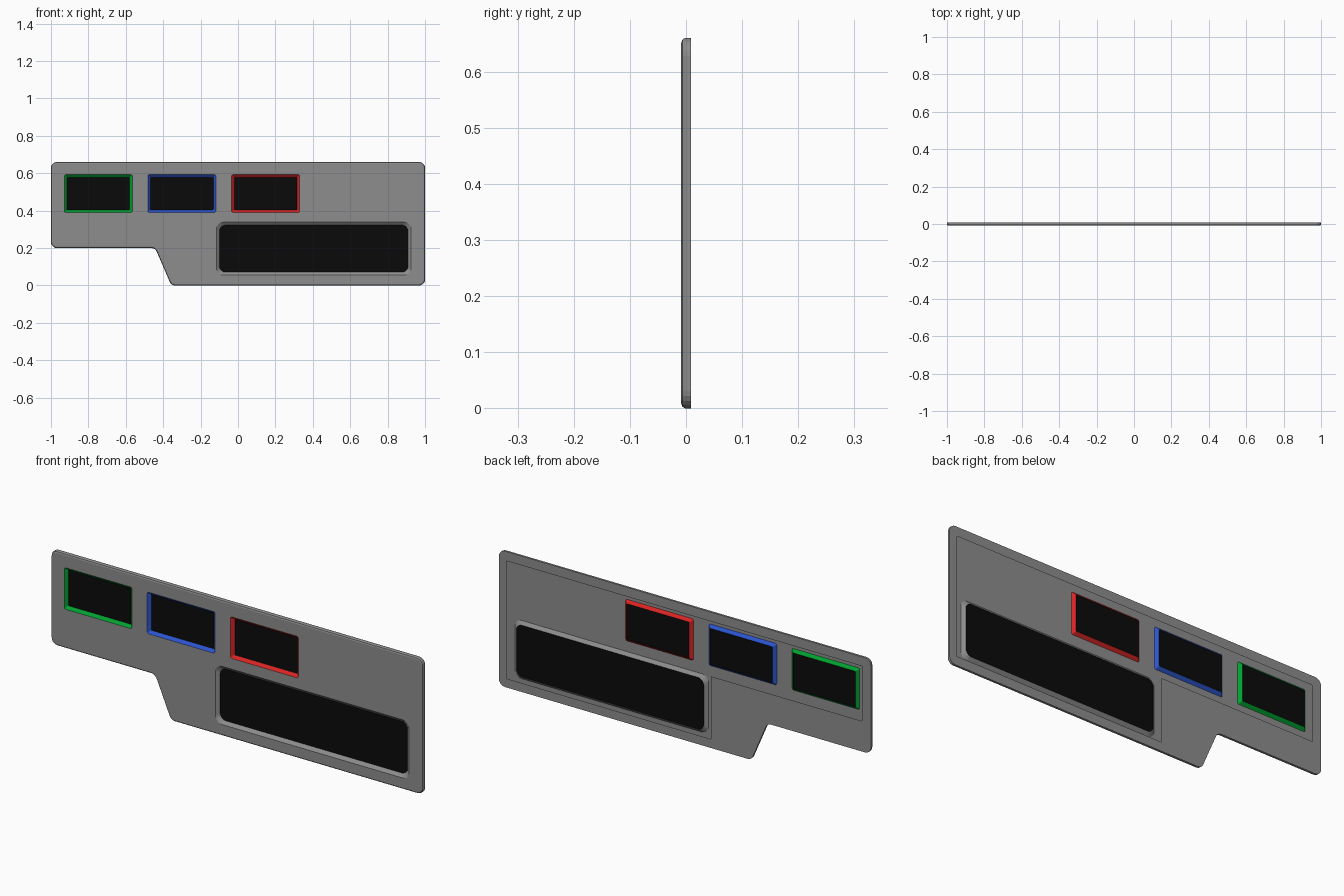
import bpy, bmesh, math
from mathutils import Vector

if "Cube" in bpy.data.objects:
    bpy.data.objects.remove(bpy.data.objects["Cube"])

FRONT, BACK, FLOOR = -0.0085, 0.0085, 0.0045


def material(name, rgb):
    m = bpy.data.materials.new(name)
    m.diffuse_color = (*rgb, 1)
    m.use_nodes = True
    m.node_tree.nodes["Principled BSDF"].inputs["Base Color"].default_value = m.diffuse_color
    return m


GREY = material("panel grey", (0.27, 0.27, 0.27))
BLACK = material("screen black", (0.003, 0.003, 0.003))
RED = material("red", (0.70, 0.018, 0.018))
BLUE = material("blue", (0.025, 0.09, 0.62))
GREEN = material("green", (0.0, 0.36, 0.03))


def rounded(points, r, inset=0.0, seg=5):
    """Counter-clockwise outline in (x, z), inset and with filleted corners."""
    n, out = len(points), []
    for i in range(n):
        p, a, b = (Vector(points[j % n]) for j in (i, i - 1, i + 1))
        u, v = (a - p).normalized(), (b - p).normalized()
        half = u.angle(v) / 2
        convex = (-u).x * v.y - (-u).y * v.x > 0
        bis = (u + v).normalized()
        p = p + bis * (inset if convex else -inset) / math.sin(half)
        rad = max(r - inset if convex else r + inset, 0.001)
        c = p + bis * rad / math.sin(half)
        t = rad / math.tan(half)
        s, e = p + u * t - c, p + v * t - c
        a0 = math.atan2(s.y, s.x)
        d = math.atan2(e.y, e.x) - a0
        d = (d + math.pi) % (2 * math.pi) - math.pi
        out += [c + rad * Vector((math.cos(a0 + d * k / seg), math.sin(a0 + d * k / seg)))
                for k in range(seg + 1)]
    return out


def ring(bm, outline, y):
    return [bm.verts.new((p.x, y, p.y)) for p in outline]


def wall(bm, a, b):
    n = len(a)
    for i in range(n):
        j = (i + 1) % n
        bm.faces.new((a[i], a[j], b[j], b[i]))


def sheet(bm, loops, direction):
    """Flat face bounded by the first loop, with the other loops as holes."""
    edges = []
    for lp in loops:
        for a, b in zip(lp, lp[1:] + lp[:1]):
            edges.append(bm.edges.get((a, b)) or bm.edges.new((a, b)))
    res = bmesh.ops.triangle_fill(bm, edges=edges, use_beauty=True, use_dissolve=False,
                                  normal=(0, direction, 0))
    for f in res["geom"]:
        if isinstance(f, bmesh.types.BMFace):
            f.normal_update()
            if f.normal.y * direction < 0:
                f.normal_flip()


def finish(bm, name, mat):
    me = bpy.data.meshes.new(name)
    bm.to_mesh(me)
    bm.free()
    me.materials.append(mat)
    ob = bpy.data.objects.new(name, me)
    bpy.context.collection.objects.link(ob)
    return ob


def rect(x0, x1, z0, z1):
    return [(x0, z0), (x1, z0), (x1, z1), (x0, z1)]


# name, rectangle, corner radius, slope width, frame colour
WINDOWS = [
    ("left", rect(-0.928, -0.565, 0.39, 0.592), 0.008, 0.014, GREEN),
    ("middle", rect(-0.482, -0.118, 0.39, 0.592), 0.008, 0.014, BLUE),
    ("right", rect(-0.034, 0.330, 0.39, 0.592), 0.008, 0.014, RED),
    ("wide", rect(-0.115, 0.925, 0.055, 0.338), 0.035, 0.016, GREY),
]

# panel shell: bevelled rim, front sheet with window holes, back sheet with opening
OUTLINE = [(-1, 0.2), (-0.443, 0.2), (-0.357, 0), (1, 0), (1, 0.66), (-1, 0.66)]
bm = bmesh.new()
rings = [ring(bm, rounded(OUTLINE, 0.032, d), y)
         for y, d in ((BACK, 0), (-0.002, 0), (-0.0065, 0.003), (FRONT, 0.009))]
for a, b in zip(rings, rings[1:]):
    wall(bm, a, b)
holes = [ring(bm, rounded(w[1], w[2]), FRONT) for w in WINDOWS]
sheet(bm, [rings[-1]] + holes, -1)
OPENING = [(-0.953, 0.348), (-0.14, 0.348), (-0.14, 0.043), (0.96, 0.043),
           (0.96, 0.615), (-0.953, 0.615)]
sheet(bm, [rings[0], [bm.verts.new((x, BACK, z)) for x, z in OPENING]], 1)
finish(bm, "panel", GREY)

# sloped frames and sunken screens
for name, pts, r, slope, mat in WINDOWS:
    inner = rounded(pts, r + slope * 0.6, slope)
    bm = bmesh.new()
    wall(bm, ring(bm, rounded(pts, r), FRONT), ring(bm, inner, FLOOR))
    finish(bm, name + "_frame", mat)
    bm = bmesh.new()
    bm.faces.new(ring(bm, inner, FLOOR))
    finish(bm, name + "_screen", BLACK)
